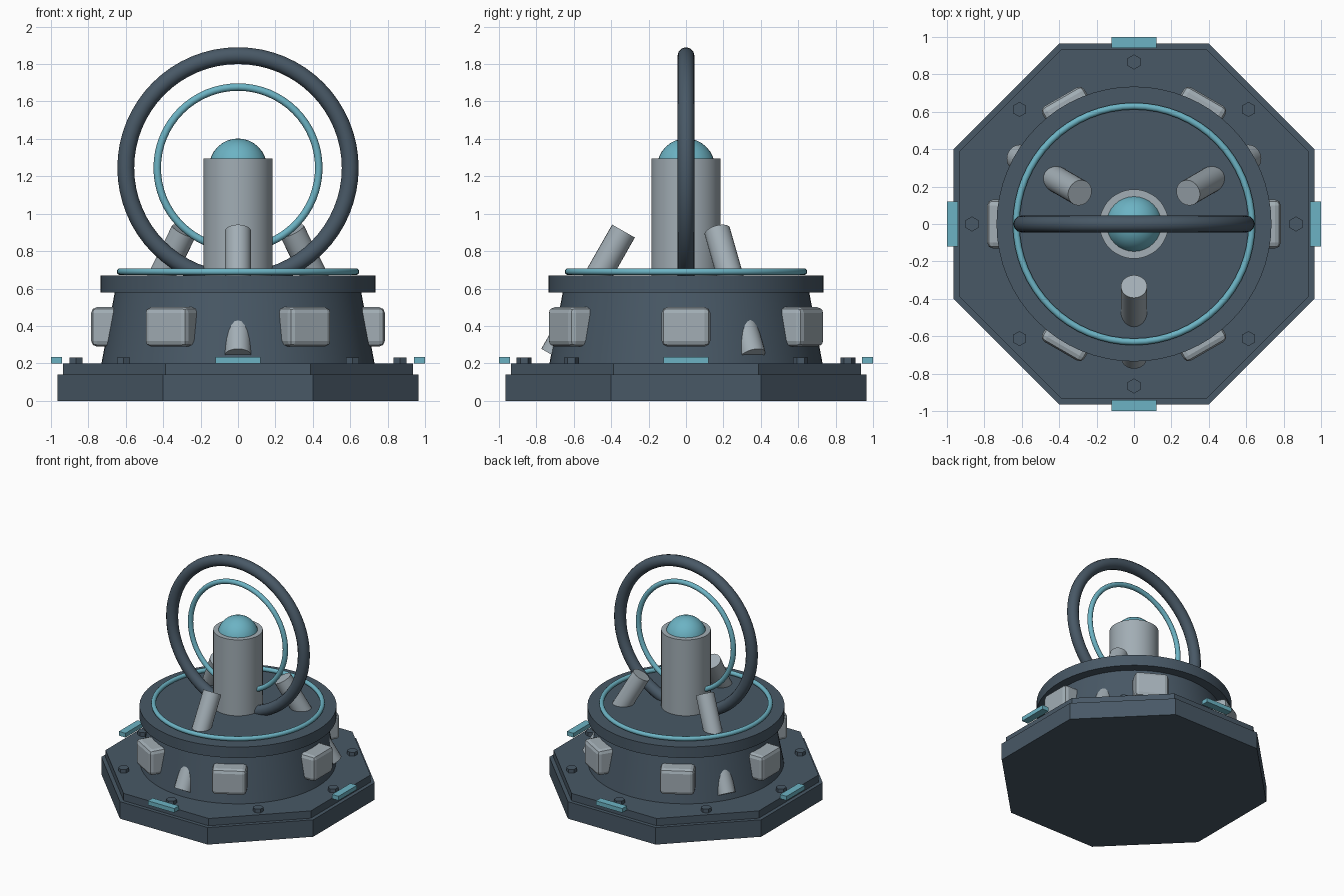
import bpy, math
from mathutils import Vector

if "Cube" in bpy.data.objects:
    bpy.data.objects.remove(bpy.data.objects["Cube"])


def material(name, rgb):
    m = bpy.data.materials.new(name)
    m.diffuse_color = (*rgb, 1)
    m.use_nodes = True
    m.node_tree.nodes["Principled BSDF"].inputs["Base Color"].default_value = m.diffuse_color
    return m


DARK = material("dark slate", (0.065, 0.098, 0.132))
GREY = material("light grey", (0.36, 0.42, 0.46))
TEAL = material("teal", (0.15, 0.45, 0.55))


def finish(name, mat, smooth=True):
    ob = bpy.context.object
    ob.name = name
    ob.data.materials.append(mat)
    if smooth:
        bpy.ops.object.shade_smooth_by_angle(angle=math.radians(35))
    return ob


def frustum(name, mat, r1, r2, z0, z1, n=64, x=0, y=0, turn=0.0, smooth=True):
    bpy.ops.mesh.primitive_cone_add(vertices=n, radius1=r1, radius2=r2, depth=z1 - z0,
                                    location=(x, y, (z0 + z1) / 2), rotation=(0, 0, turn))
    return finish(name, mat, smooth)


def ring(name, mat, major, minor, z, upright):
    bpy.ops.mesh.primitive_torus_add(major_radius=major, minor_radius=minor,
                                     major_segments=64, minor_segments=12,
                                     location=(0, 0, z),
                                     rotation=(math.pi / 2 if upright else 0, 0, 0))
    return finish(name, mat)


def box(name, mat, size, radius, z, angle):
    bpy.ops.mesh.primitive_cube_add(size=1, rotation=(0, 0, angle),
                                    location=(radius * math.cos(angle), radius * math.sin(angle), z))
    ob = bpy.context.object
    ob.scale = size
    bpy.ops.object.transform_apply(location=False, rotation=False, scale=True)
    return finish(name, mat, False)


# Octagonal base in two steps
octagon = 1 / math.cos(math.pi / 8)
frustum("base_plinth", DARK, 0.965 * octagon, 0.965 * octagon, 0, 0.14, 8, turn=math.pi / 8, smooth=False)
frustum("base_step", DARK, 0.935 * octagon, 0.935 * octagon, 0.14, 0.20, 8, turn=math.pi / 8, smooth=False)

# Tapered drum and deck
frustum("drum", DARK, 0.73, 0.657, 0.20, 0.59)
frustum("deck", DARK, 0.735, 0.735, 0.58, 0.67)
ring("deck_ring", TEAL, 0.63, 0.018, 0.69, False)

# Central column, glowing dome and upright rings
frustum("column", GREY, 0.185, 0.185, 0.66, 1.295, 48)
bpy.ops.mesh.primitive_uv_sphere_add(segments=32, ring_count=16, radius=0.155, location=(0, 0, 1.247))
finish("dome", TEAL)
ring("outer_ring", DARK, 0.60, 0.045, 1.245, True)
ring("inner_ring", TEAL, 0.432, 0.02, 1.245, True)

# Hexagonal bolts on the base
for i in range(8):
    a = i * math.pi / 4
    frustum(f"bolt_{i + 1}", DARK, 0.04, 0.04, 0.195, 0.23, 6,
            0.866 * math.cos(a), 0.866 * math.sin(a), smooth=False)

# Light plates at the four base sides
for i in range(4):
    box(f"edge_light_{i + 1}", TEAL, (0.06, 0.24, 0.035), 0.97, 0.2175, i * math.pi / 2)

# Bevelled panels around the drum
for i in range(6):
    panel = box(f"drum_panel_{i + 1}", GREY, (0.20, 0.26, 0.21), 0.685, 0.395, i * math.pi / 3)
    bevel = panel.modifiers.new("bevel", 'BEVEL')
    bevel.width = 0.03
    bevel.segments = 2

# Three leaning struts that pass through the deck and out of the drum
for i in range(3):
    a = math.radians(30 + 120 * i)
    out = Vector((math.cos(a), math.sin(a), 0))
    low = out * 0.713 + Vector((0, 0, 0.243))
    top = out * 0.334 + Vector((0, 0, 0.907))
    axis = top - low
    bpy.ops.mesh.primitive_cylinder_add(vertices=24, radius=0.07, depth=axis.length,
                                        location=(low + top) / 2,
                                        rotation=axis.to_track_quat('Z', 'Y').to_euler())
    finish(f"strut_{i + 1}", GREY)
